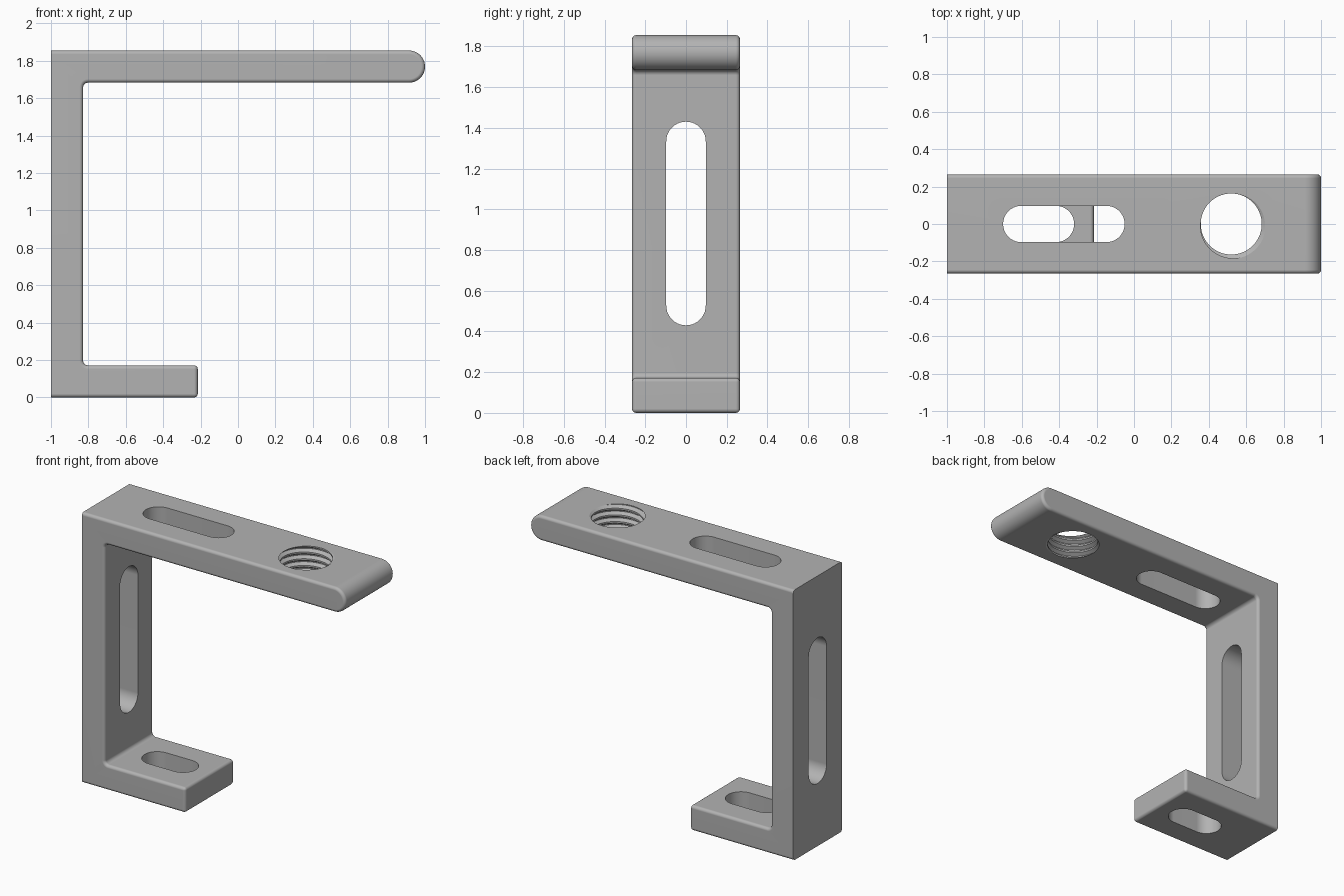
import bpy, bmesh, math
from mathutils import Vector

if "Cube" in bpy.data.objects:
    bpy.data.objects.remove(bpy.data.objects["Cube"])

HEIGHT, HALF_Y, THICK = 1.855, 0.265, 0.172
INNER_X, FOOT_X = -1 + THICK, -0.215
FILLET, EDGE = 0.025, 0.02

grey = bpy.data.materials.new("grey_plastic")
grey.use_nodes = True
colour = (0.45, 0.45, 0.45, 1)
grey.diffuse_color = colour
grey.node_tree.nodes["Principled BSDF"].inputs["Base Color"].default_value = colour


def make_object(name, bm):
    bmesh.ops.recalc_face_normals(bm, faces=bm.faces)
    mesh = bpy.data.meshes.new(name)
    bm.to_mesh(mesh)
    bm.free()
    mesh.materials.append(grey)
    obj = bpy.data.objects.new(name, mesh)
    bpy.context.collection.objects.link(obj)
    return obj


def arc(cx, cy, r, start, end, steps):
    angles = [math.radians(start + (end - start) * i / steps) for i in range(steps + 1)]
    return [(cx + r * math.cos(a), cy + r * math.sin(a)) for a in angles]


def prism(points, to_3d, low, high):
    """Extrude a 2D outline between two depths."""
    bm = bmesh.new()
    face = bm.faces.new([bm.verts.new(to_3d(a, b, low)) for a, b in points])
    move = Vector(to_3d(0, 0, high)) - Vector(to_3d(0, 0, low))
    new = bmesh.ops.extrude_face_region(bm, geom=[face], use_keep_orig=True)["geom"]
    bmesh.ops.translate(bm, vec=move, verts=[v for v in new if isinstance(v, bmesh.types.BMVert)])
    bmesh.ops.recalc_face_normals(bm, faces=bm.faces)
    return bm


# C-shaped bracket body with a fully rounded upper arm
half = THICK / 2
under = HEIGHT - THICK
outline = [(-1, 0), (FOOT_X, 0), (FOOT_X, THICK)]
outline += arc(INNER_X + FILLET, THICK + FILLET, FILLET, 270, 180, 6)
outline += arc(INNER_X + FILLET, under - FILLET, FILLET, 180, 90, 6)
outline += arc(1 - half, HEIGHT - half, half, -90, 90, 24)
outline += [(-1, HEIGHT)]
bm = prism(outline, lambda x, z, y: (x, y, z), -HALF_Y, HALF_Y)


def softened(edge):
    a, b = (v.co for v in edge.verts)
    if abs(a.y - b.y) < 1e-5:                      # rims of both side faces
        return not (a.x < -0.999 and b.x < -0.999)
    return abs(a.x - FOOT_X) < 1e-4                # end of the foot


bmesh.ops.bevel(bm, geom=[e for e in bm.edges if softened(e)], offset=EDGE,
                offset_type='OFFSET', segments=4, profile=0.5, affect='EDGES')
bracket = make_object("bracket", bm)


# Slot cutters
def slot(name, start, end, r, to_3d, low, high):
    points = arc(end - r, 0, r, -90, 90, 20) + arc(start + r, 0, r, 90, 270, 20)
    return make_object(name, prism(points, to_3d, low, high))


def flat(x, y, z):
    return (x, y, z)


def upright(z, y, x):
    return (x, y, z)


R = 0.097
cutters = [
    slot("upper_slot_cutter", -0.70, -0.05, R, flat, under - 0.1, HEIGHT + 0.1),
    slot("foot_slot_cutter", -0.71, -0.32, R, flat, -0.1, THICK + 0.1),
    slot("back_slot_cutter", 0.43, 1.43, R, upright, -1.1, INNER_X + 0.1),
]


# Screw thread cutter: rows of points that climb one pitch per turn
def thread_cutter(cx, crest, root, pitch, phase):
    steps, turns = 64, 8
    profile = [(-0.0625, root), (0.0625, root), (0.375, crest), (0.625, crest)]
    n = len(profile)
    base = HEIGHT - 6 * pitch
    bm = bmesh.new()
    rows = []
    for k in range(turns * n):
        offset, r = profile[k % n]
        row = []
        for i in range(steps):
            a = math.tau * i / steps
            z = base + pitch * (k // n + offset + i / steps)
            row.append(bm.verts.new((cx + r * math.cos(a + phase), r * math.sin(a + phase), z)))
        rows.append(row)
    for k in range(len(rows) - 1):
        for i in range(steps):
            if i < steps - 1:
                bm.faces.new((rows[k][i], rows[k][i + 1], rows[k + 1][i + 1], rows[k + 1][i]))
            elif k + n + 1 < len(rows):
                bm.faces.new((rows[k][i], rows[k + n][0], rows[k + n + 1][0], rows[k + 1][i]))
    # close both ends with fans
    middle = base + pitch * turns / 2
    rims = [e for e in bm.edges if e.is_boundary]
    for top in (False, True):
        hub = bm.verts.new((cx, 0, base + pitch * (turns + 1 if top else -1)))
        for e in rims:
            if (e.verts[0].co.z > middle) == top:
                bm.faces.new((e.verts[0], e.verts[1], hub))
    return make_object("thread_cutter", bm)


cutters.append(thread_cutter(0.52, 0.163, 0.187, 0.046, math.radians(-50)))

# Cut the openings and remove the cutters
bpy.ops.object.select_all(action='DESELECT')
bpy.context.view_layer.objects.active = bracket
bracket.select_set(True)
for cutter in cutters:
    cutter.hide_render = True
    mod = bracket.modifiers.new(cutter.name, 'BOOLEAN')
    mod.operation, mod.solver, mod.object = 'DIFFERENCE', 'EXACT', cutter
    bpy.ops.object.modifier_apply(modifier=mod.name)
    bpy.data.objects.remove(cutter)

# Smooth rounded edges while the broad faces stay flat
bpy.ops.object.shade_smooth_by_angle(angle=math.radians(30))
weighted = bracket.modifiers.new("flat_faces", 'WEIGHTED_NORMAL')
weighted.keep_sharp = True
